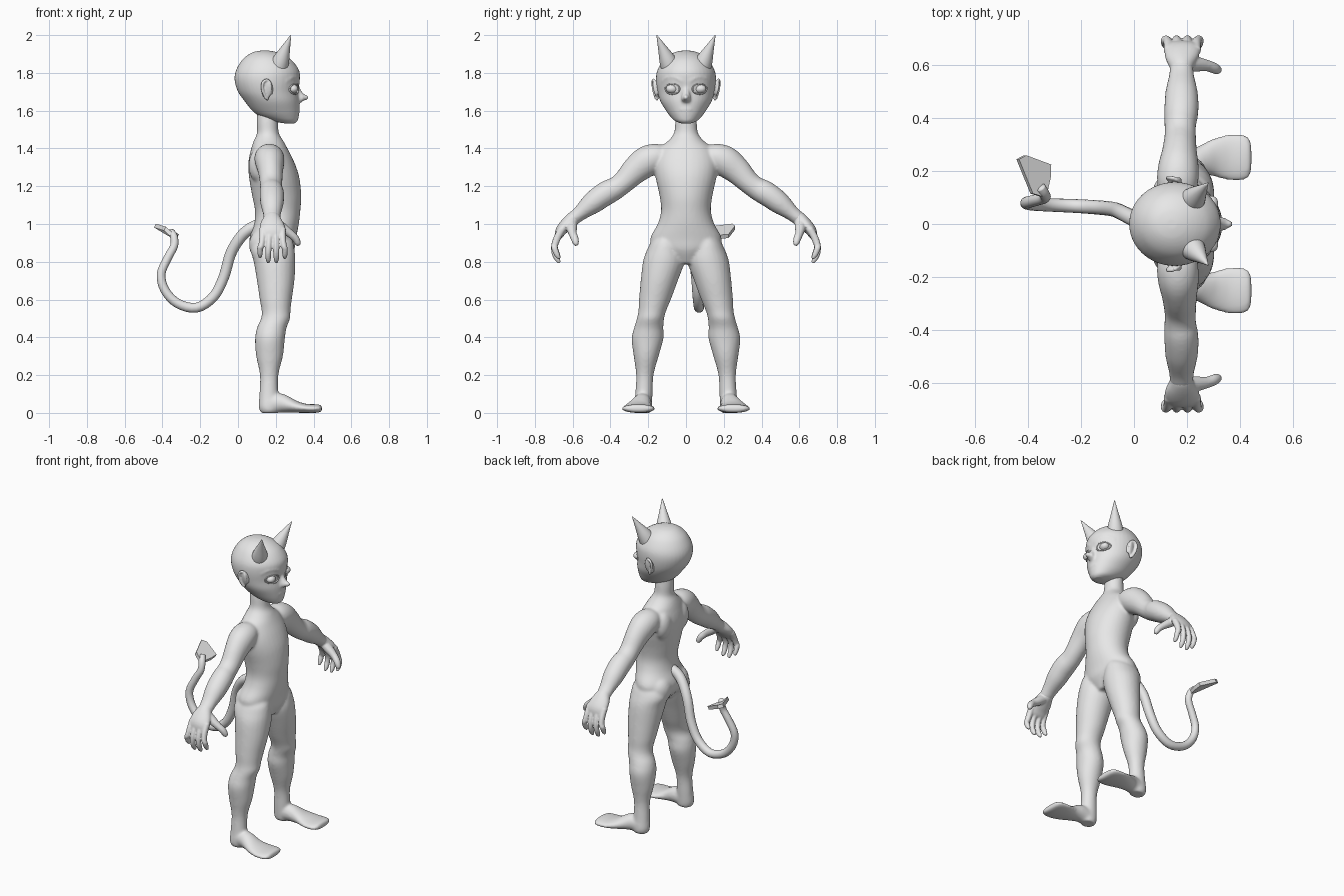
import bpy, bmesh, math
from mathutils import Vector, Matrix

skin = bpy.data.materials.new("light grey skin")
skin.diffuse_color = (0.8, 0.8, 0.8, 1)


def smooth_path(rows, steps):
    """Catmull-Rom interpolation of rows of numbers."""
    out, n = [], len(rows)
    for i in range(n - 1):
        p = [rows[max(i - 1, 0)], rows[i], rows[i + 1], rows[min(i + 2, n - 1)]]
        for k in range(steps):
            t = k / steps
            out.append([0.5 * (2 * b + (c - a) * t + (2 * a - 5 * b + 4 * c - d) * t * t
                               + (3 * b - a - 3 * c + d) * t ** 3) for a, b, c, d in zip(*p)])
    return out + [list(rows[-1])]


def loft(bm, rows, u=(1, 0, 0), level=False, side=1, steps=4, sides=24):
    """Skin elliptical rings (x, y, z, radius along u, other radius)."""
    rows = smooth_path(rows, steps)
    pts = [Vector((r[0], r[1] * side, r[2])) for r in rows]
    rings = []
    for i, r in enumerate(rows):
        t = Vector((0, 0, 1)) if level else pts[min(i + 1, len(pts) - 1)] - pts[max(i - 1, 0)]
        t.normalize()
        a = Vector(u)
        a = (a - t * a.dot(t)).normalized()
        b = t.cross(a)
        ring = []
        for k in range(sides):
            w = 2 * math.pi * k / sides
            ring.append(bm.verts.new(pts[i] + a * math.cos(w) * max(r[3], .002)
                                     + b * math.sin(w) * max(r[4], .002)))
        rings.append(ring)
    for p, q in zip(rings, rings[1:]):
        for k in range(sides):
            m = (k + 1) % sides
            bm.faces.new((p[k], p[m], q[m], q[k]))
    bm.faces.new(rings[0])
    bm.faces.new(rings[-1])


def ball(bm, loc, size, rot=(0, 0, 0)):
    m = Matrix.LocRotScale(Vector(loc), Matrix.Rotation(rot[2], 3, 'Z') @ Matrix.Rotation(rot[0], 3, 'X')
                           @ Matrix.Rotation(rot[1], 3, 'Y'), Vector(size))
    bmesh.ops.create_uvsphere(bm, u_segments=24, v_segments=16, radius=1, matrix=m)


def finish(name, bm, voxel=0, smooth=3):
    bmesh.ops.recalc_face_normals(bm, faces=bm.faces)
    me = bpy.data.meshes.new(name)
    bm.to_mesh(me)
    bm.free()
    ob = bpy.data.objects.new(name, me)
    bpy.context.collection.objects.link(ob)
    me.materials.append(skin)
    me.shade_smooth()
    if voxel:
        r = ob.modifiers.new("fuse", 'REMESH')
        r.mode, r.voxel_size, r.use_smooth_shade = 'VOXEL', voxel, True
        s = ob.modifiers.new("soften", 'SMOOTH')
        s.factor, s.iterations = 0.5, smooth
    return ob


# --- body: torso, legs, feet and arms fused into one skin
bm = bmesh.new()
# torso and neck: z, back x, front x, half width
torso = [(.79, .13, .26, .06), (.86, .07, .297, .16), (.92, .06, .307, .19), (1.0, .085, .322, .15),
         (1.07, .09, .33, .132), (1.15, .075, .335, .14), (1.25, .058, .324, .162), (1.33, .055, .297, .168),
         (1.40, .07, .262, .14), (1.44, .083, .24, .095), (1.48, .1, .217, .064), (1.54, .099, .212, .057),
         (1.62, .1, .21, .05)]
loft(bm, [((a + b) / 2, 0, z, (b - a) / 2, w) for z, a, b, w in torso], level=True, sides=32)
# leg: z, back x, front x, inner y, outer y
leg = [(.96, .14, .26, .06, .12), (.91, .09, .29, .035, .18), (.86, .068, .3, .018, .208),
       (.8, .083, .304, .008, .228), (.7, .1, .299, .043, .24), (.6, .115, .285, .08, .249),
       (.54, .125, .278, .105, .252), (.5, .122, .276, .116, .26), (.45, .1, .257, .12, .275),
       (.39, .09, .248, .12, .288), (.3, .096, .238, .145, .277), (.2, .116, .214, .172, .264),
       (.1, .113, .214, .177, .269), (.03, .11, .22, .18, .277), (0, .12, .21, .186, .268)]
# foot along x: x, y, z, half width, half height
foot = [(.12, .228, .04, .03, .03), (.16, .228, .045, .045, .047), (.22, .232, .052, .05, .052),
        (.27, .243, .041, .06, .041), (.31, .25, .031, .075, .031), (.36, .252, .024, .088, .024),
        (.41, .252, .023, .088, .023), (.436, .252, .024, .075, .02), (.445, .252, .025, .045, .01)]
# arm: x, y, z, radius in x, other radius
arm = [(.165, .1, 1.36, .06, .05), (.165, .155, 1.355, .077, .072), (.168, .21, 1.33, .078, .082),
       (.172, .27, 1.283, .067, .073), (.175, .33, 1.222, .06, .06), (.175, .375, 1.188, .06, .06),
       (.178, .41, 1.17, .064, .064), (.18, .45, 1.145, .065, .063), (.18, .50, 1.107, .061, .058),
       (.18, .56, 1.058, .048, .041), (.18, .595, 1.03, .044, .037), (.18, .61, 1.017, .04, .03)]
# hand: palm continues the wrist
palm = [(.18, .575, 1.045, .04, .033), (.18, .595, 1.03, .045, .038), (.18, .63, 1.00, .062, .035),
        (.183, .66, .967, .068, .03), (.183, .675, .935, .064, .021), (.183, .68, .92, .055, .012)]
# fingers: x at knuckle, x at tip, rise of tip
fingers = [(.13, .117, .027), (.165, .16, 0), (.202, .203, 0), (.236, .248, .022)]
thumb = [(.19, .605, 1.015, .03, .03), (.235, .605, .98, .029, .027), (.275, .6, .95, .022, .022),
         (.303, .59, .925, .021, .02), (.316, .583, .9, .017, .017), (.318, .578, .886, .009, .009)]
for s in (1, -1):
    loft(bm, [((a + b) / 2, (c + d) / 2, z, (b - a) / 2, (d - c) / 2) for z, a, b, c, d in leg],
         level=True, side=s)
    loft(bm, foot, u=(0, 1, 0), side=s)
    loft(bm, arm, side=s)
    # buttock and shoulder blade
    ball(bm, (.13, .085 * s, .89), (.072, .08, .085))
    ball(bm, (.108, .085 * s, 1.31), (.052, .065, .09))
finish("body", bm, voxel=.008, smooth=10)

for s, tag in ((1, "left"), (-1, "right")):
    bm = bmesh.new()
    loft(bm, palm, side=s)
    for a, b, up in fingers:
        m = (a + b) / 2
        loft(bm, [(a, .655, .975, .018, .02), (a, .68, .93, .018, .02), (m, .696, .885, .016, .018),
                  (b, .695, .847 + up, .016, .017), (b, .682, .815 + up, .014, .015),
                  (b, .669, .795 + up, .008, .008)], side=s, sides=12)
    loft(bm, thumb, u=(0, 1, 0), side=s, sides=12)
    finish(tag + "_hand", bm, voxel=.005, smooth=3)

# --- head with nose, brows and lips: z, back x, front x, half width
bm = bmesh.new()
skull = [(1.532, .25, .3, .025), (1.545, .18, .315, .058), (1.57, .115, .322, .084), (1.6, .075, .325, .106),
         (1.65, .035, .325, .136), (1.7, .0, .32, .151), (1.76, -.018, .327, .159), (1.81, -.012, .325, .153),
         (1.86, .015, .292, .126), (1.89, .045, .252, .096), (1.91, .08, .205, .058), (1.918, .12, .165, .02)]
loft(bm, [((a + b) / 2, 0, z, (b - a) / 2, w) for z, a, b, w in skull], level=True, sides=40)
loft(bm, [(.308, 0, 1.74, .012, .013), (.318, 0, 1.71, .014, .015), (.332, 0, 1.685, .018, .021),
          (.338, 0, 1.662, .018, .026), (.32, 0, 1.642, .012, .018)], u=(1, 0, 0), level=True)
ball(bm, (.352, 0, 1.67), (.022, .016, .016))
ball(bm, (.317, 0, 1.606), (.012, .035, .008))
ball(bm, (.314, 0, 1.592), (.012, .028, .008))
for s in (1, -1):
    loft(bm, [(.32, .02, 1.755, .01, .008), (.31, .055, 1.775, .01, .008), (.281, .1, 1.775, .01, .008),
              (.253, .125, 1.755, .008, .006)], u=(1, 0, 0), side=s, sides=10)
finish("head", bm, voxel=.007, smooth=5)

for s, tag in ((1, "left"), (-1, "right")):
    # eyeball with a thin almond lid
    bm = bmesh.new()
    ball(bm, (.288, .072 * s, 1.715), (.029, .036, .025), (0, 0, -.45 * s))
    finish(tag + "_eye", bm)
    bm = bmesh.new()
    rim = []
    for k in range(17):
        w = 2 * math.pi * k / 16
        y = .072 + .038 * math.cos(w)
        rim.append((.303 - .6 * (y - .072) - 6 * (y - .072) ** 2, y, 1.715 + .027 * math.sin(w), .005, .004))
    loft(bm, rim, side=s, sides=8, steps=2)
    finish(tag + "_eyelid", bm)
    # ear: cupped shell made from a flattened dome and its rim
    bm = bmesh.new()
    ball(bm, (.153, .158 * s, 1.712), (.029, .012, .052), (-.2 * s, .2, .35 * s))
    loft(bm, [(.178, .148, 1.685, .006, .006), (.178, .152, 1.73, .007, .007), (.157, .17, 1.762, .008, .008),
              (.132, .176, 1.75, .008, .008), (.129, .172, 1.712, .008, .008), (.146, .16, 1.67, .008, .008),
              (.16, .152, 1.658, .007, .007)], u=(0, 1, 0), side=s, sides=10)
    finish(tag + "_ear", bm, voxel=.005)
    # horn
    bm = bmesh.new()
    loft(bm, [(.212, .08, 1.825, .052, .052), (.23, .1, 1.873, .043, .043), (.255, .1275, 1.937, .022, .022),
              (.28, .155, 2.0, .002, .002)], side=s, steps=3)
    finish(tag + "_horn", bm)

# --- tail
bm = bmesh.new()
tail = [(.12, 0, 1.0), (.06, 0, .972), (.01, .015, .925), (-.04, .04, .84), (-.075, .055, .72), (-.13, .062, .615),
        (-.22, .068, .557), (-.32, .072, .58), (-.387, .075, .65), (-.407, .08, .735), (-.372, .09, .82),
        (-.338, .1, .885), (-.34, .115, .935), (-.355, .14, .958)]
loft(bm, [(*p, .032 - .001 * i, .032 - .001 * i) for i, p in enumerate(tail)], u=(0, 1, 0), sides=16)
finish("tail", bm)

# tail tip: flat spade flaring from the tail end
bm = bmesh.new()
n = Vector((.3, 0, .6)).normalized() * .016
spade = [(-.385, .115, .98), (-.335, .1, .935), (-.318, .175, .936), (-.316, .225, .94),
         (-.41, .26, .985), (-.438, .245, .996)]
top = [bm.verts.new(Vector(p) + n * .4) for p in spade]
low = [bm.verts.new(Vector(p) - n) for p in spade]
bm.faces.new(top)
bm.faces.new(low)
for k in range(6):
    bm.faces.new((top[k], top[k - 1], low[k - 1], low[k]))
tip = finish("tail_tip", bm)
tip.data.shade_flat()
